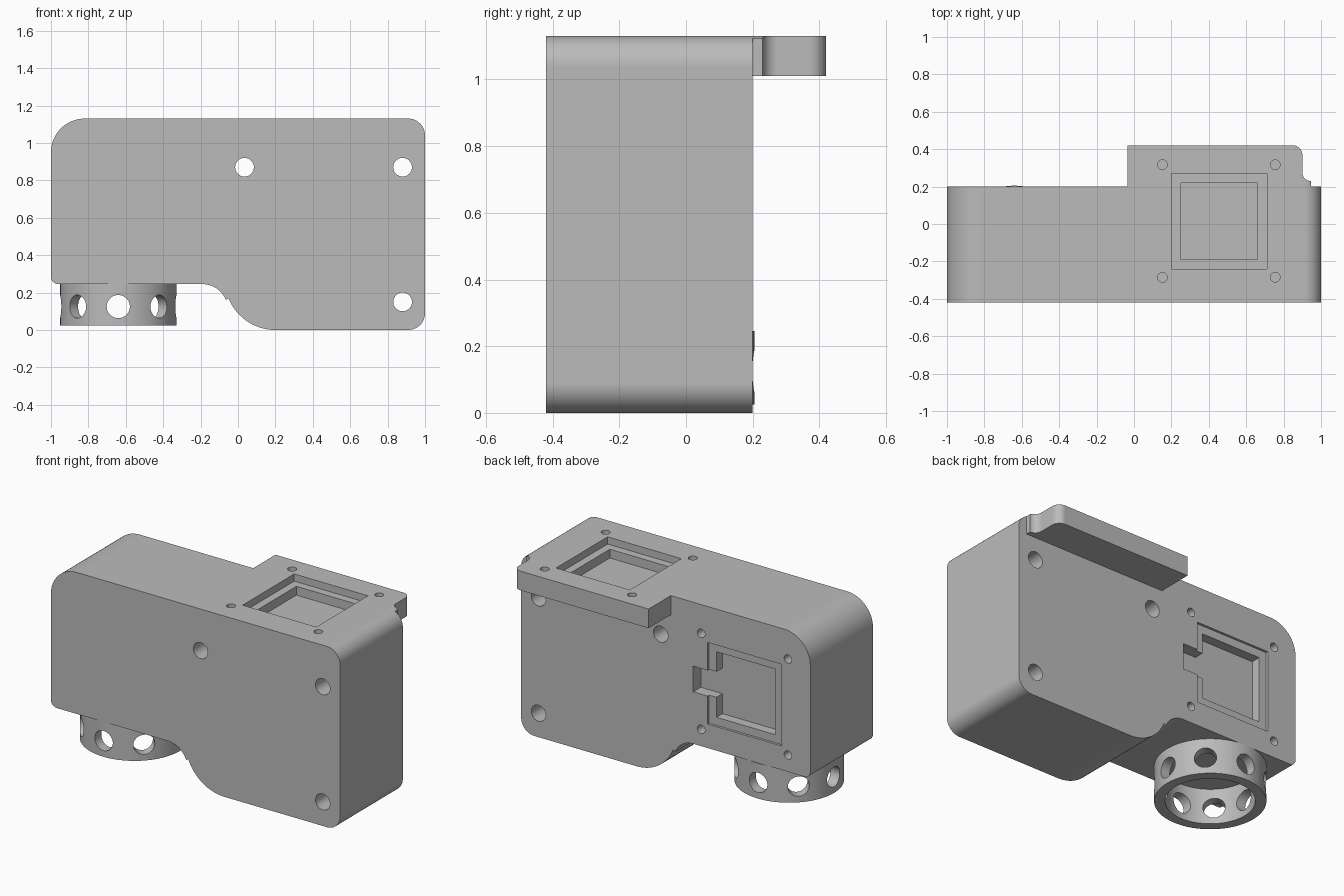
import bpy, bmesh
from math import sin, cos, radians, pi

if "Cube" in bpy.data.objects:
    bpy.data.objects.remove(bpy.data.objects["Cube"], do_unlink=True)

grey = bpy.data.materials.new("plain grey")
grey.use_nodes = True
COLOR = (0.5, 0.5, 0.5, 1)
grey.diffuse_color = COLOR
grey.node_tree.nodes["Principled BSDF"].inputs["Base Color"].default_value = COLOR


def arc(u, v, r, start, end, steps=16):
    angles = [radians(start + (end - start) * i / steps) for i in range(steps + 1)]
    return [(u + r * cos(a), v + r * sin(a)) for a in angles]


def circle(u, v, r, steps=32):
    return arc(u, v, r, 0, 360, steps)[:-1]


def rect(u0, u1, v0, v1):
    return [(u0, v0), (u1, v0), (u1, v1), (u0, v1)]


def prism(name, outline, axis, lo, hi):
    """Extrude a flat outline along y or z."""
    place = (lambda u, v, t: (u, t, v)) if axis == "y" else (lambda u, v, t: (u, v, t))
    bm = bmesh.new()
    rings = [[bm.verts.new(place(u, v, t)) for u, v in outline] for t in (lo, hi)]
    for ring in rings:
        bm.faces.new(ring)
    n = len(outline)
    for i in range(n):
        j = (i + 1) % n
        bm.faces.new((rings[0][i], rings[0][j], rings[1][j], rings[1][i]))
    bmesh.ops.recalc_face_normals(bm, faces=bm.faces)
    mesh = bpy.data.meshes.new(name)
    bm.to_mesh(mesh)
    bm.free()
    mesh.materials.append(grey)
    obj = bpy.data.objects.new(name, mesh)
    bpy.context.collection.objects.link(obj)
    return obj


def activate(obj):
    bpy.ops.object.select_all(action="DESELECT")
    obj.select_set(True)
    bpy.context.view_layer.objects.active = obj


def combine(target, cutters, operation="DIFFERENCE"):
    bpy.context.view_layer.update()
    activate(target)
    for cutter in cutters:
        mod = target.modifiers.new("cut", "BOOLEAN")
        mod.operation, mod.solver, mod.object = operation, "EXACT", cutter
        bpy.ops.object.modifier_apply(modifier=mod.name)


def finish(obj):
    activate(obj)
    bpy.ops.object.shade_smooth_by_angle(angle=radians(30))
    mod = obj.modifiers.new("even shading", "WEIGHTED_NORMAL")
    mod.keep_sharp = True


FRONT, BACK, TOP = -0.42, 0.2, 1.13

# Housing side profile, with the S-shaped step along the bottom
profile = (arc(0.2, 0.27, 0.27, 202, 270) + arc(0.91, 0.09, 0.09, -90, 0)
           + arc(0.91, TOP - 0.09, 0.09, 0, 90) + arc(-0.82, TOP - 0.18, 0.18, 90, 180)
           + arc(-0.96, 0.285, 0.04, 180, 270) + arc(-0.19, 0.11, 0.135, 90, 22))
housing = prism("housing", profile, "y", FRONT, BACK)

# Rear overhang of the top, trimmed to the housing profile
outline = ([(-0.035, BACK), (0.945, BACK)] + arc(0.945, 0.275, 0.045, 270, 180)
           + arc(0.85, 0.37, 0.05, 0, 90) + [(-0.035, 0.42)])
overhang = prism("top_overhang", outline, "z", 1.01, 1.3)
trim = prism("trim", profile, "y", -1, 1)
combine(overhang, [trim], "INTERSECT")

# Stepped square recess and screw holes in the top
top_cuts = [prism("top_step", rect(0.2, 0.71, -0.24, 0.27), "z", TOP - 0.045, 1.4),
            prism("top_pocket", rect(0.25, 0.66, -0.19, 0.22), "z", TOP - 0.1, 1.4)]
front_screws, rear_screws = [
    [prism("top_screw", circle(x, y, 0.026), "z", TOP - 0.08, 1.4) for x in (0.152, 0.755)]
    for y in (-0.285, 0.317)]
combine(overhang, top_cuts + rear_screws)

# Bolt holes that pass through the housing
bolts = [prism("bolt", circle(x, z, 0.05), "y", -1, 1)
         for x, z in ((0.035, 0.87), (0.88, 0.87), (0.88, 0.15))]

# Stepped square recess with side notch and screw holes in the back
back_cuts = [prism("back_step", rect(-0.8, -0.29, 0.395, 0.905), "y", BACK - 0.015, 0.5),
             prism("back_pocket", rect(-0.75, -0.34, 0.445, 0.855), "y", BACK - 0.075, 0.5),
             prism("back_notch", rect(-0.4, -0.19, 0.57, 0.73), "y", BACK - 0.075, 0.5)]
back_cuts += [prism("back_screw", circle(x, z, 0.026), "y", BACK - 0.08, 0.5)
              for x in (-0.845, -0.245) for z in (0.35, 0.95)]
combine(housing, top_cuts + front_screws + bolts + back_cuts)

# Ring under the housing, pierced by eight round holes
RING_X, RING_Y = -0.64, -0.106
ring = prism("vent_ring", circle(RING_X, RING_Y, 0.311, 96), "z", 0.025, 0.245)
bore = prism("bore", circle(RING_X, RING_Y, 0.25, 96), "z", -0.2, 0.5)
ring_holes = []
for i in range(4):
    hole = prism("ring_hole", circle(0, 0.125, 0.062), "y", -0.5, 0.5)
    hole.location = (RING_X, RING_Y, 0)
    hole.rotation_euler.z = i * pi / 4
    ring_holes.append(hole)
combine(ring, [bore] + ring_holes)

# Remove the cutters and shade the finished parts
for cutter in [trim, bore] + top_cuts + front_screws + rear_screws + bolts + back_cuts + ring_holes:
    bpy.data.objects.remove(cutter, do_unlink=True)
for part in (housing, overhang, ring):
    finish(part)
